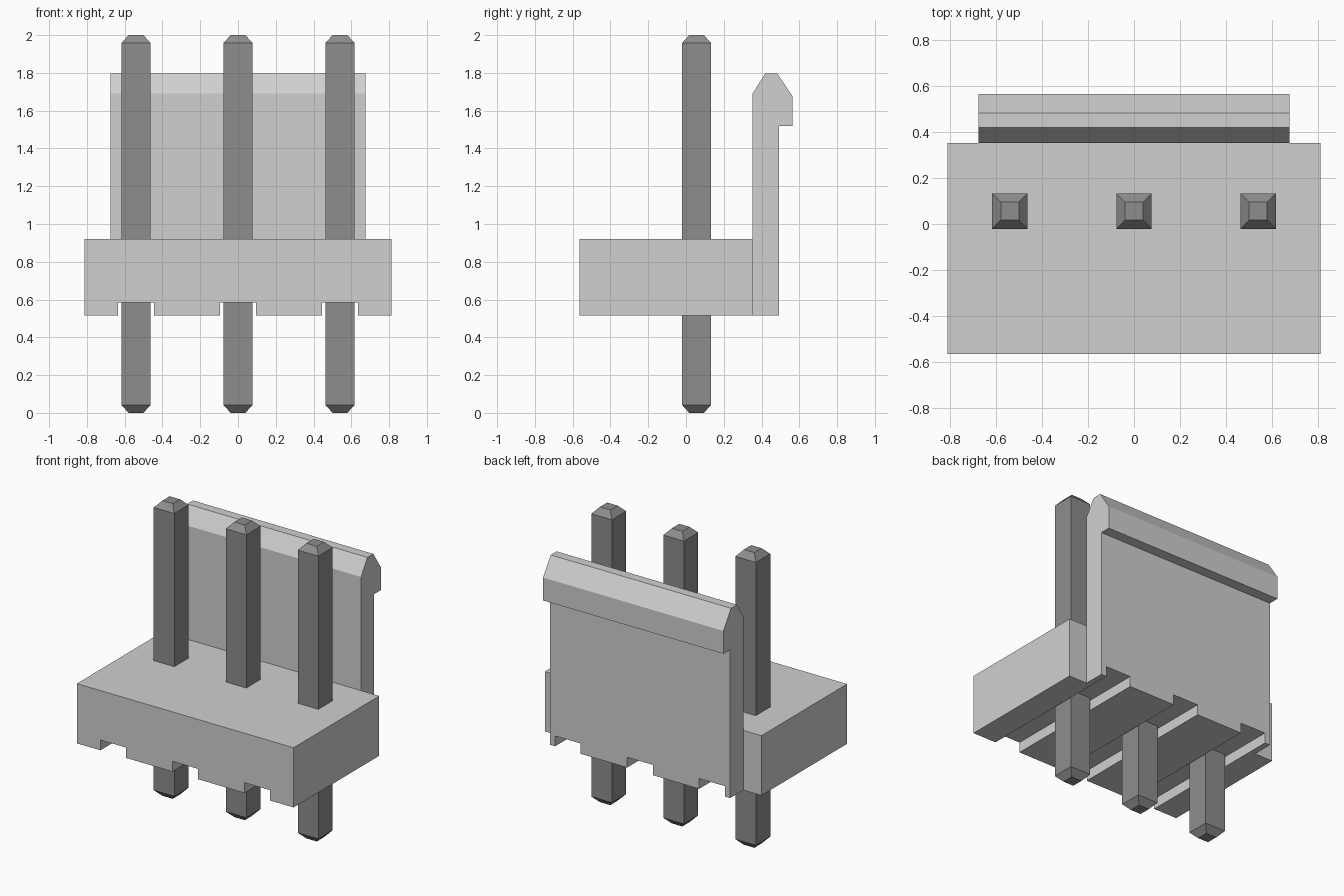
import bpy, bmesh

if "Cube" in bpy.data.objects:
    bpy.data.objects.remove(bpy.data.objects["Cube"], do_unlink=True)


def material(name, value):
    mat = bpy.data.materials.new(name)
    mat.use_nodes = True
    colour = (value, value, value, 1)
    mat.diffuse_color = colour
    mat.node_tree.nodes["Principled BSDF"].inputs["Base Color"].default_value = colour
    return mat


plastic = material("light grey plastic", 0.63)
metal = material("dark grey metal", 0.27)

PIN_X = (-0.54, 0.0, 0.54)
PIN_Y = 0.056
BOTTOM, TOP = 0.515, 0.92
GROOVE_TOP = 0.585


def finish(name, bm, mat=None):
    bmesh.ops.recalc_face_normals(bm, faces=bm.faces)
    mesh = bpy.data.meshes.new(name)
    bm.to_mesh(mesh)
    bm.free()
    if mat:
        mesh.materials.append(mat)
    obj = bpy.data.objects.new(name, mesh)
    bpy.context.collection.objects.link(obj)
    return obj


def extrude(name, points, offset, mat=None):
    """Extrude a closed outline along an offset."""
    bm = bmesh.new()
    face = bm.faces.new([bm.verts.new(p) for p in points])
    new = bmesh.ops.extrude_face_region(bm, geom=[face])["geom"]
    verts = [g for g in new if isinstance(g, bmesh.types.BMVert)]
    bmesh.ops.translate(bm, verts=verts, vec=offset)
    return finish(name, bm, mat)


# Base block, with three grooves along its underside
outline = [(-0.812, TOP), (-0.812, BOTTOM)]
for x in PIN_X:
    a, b = x - 0.096, x + 0.096
    outline += [(a, BOTTOM), (a, GROOVE_TOP), (b, GROOVE_TOP), (b, BOTTOM)]
outline += [(0.812, BOTTOM), (0.812, TOP)]
extrude("base", [(x, -0.565, z) for x, z in outline], (0, 0.917, 0), plastic)

# Locking wall with a hooked, chamfered head
hook = [(0.352, BOTTOM), (0.493, BOTTOM), (0.493, 1.52), (0.565, 1.52),
        (0.565, 1.675), (0.483, 1.797), (0.42, 1.797), (0.352, 1.69)]
wall = extrude("locking_wall", [(-0.676, y, z) for y, z in hook],
               (1.352, 0, 0), plastic)

# Continue the grooves through the foot of the wall
for x in PIN_X:
    a, b = x - 0.096, x + 0.096
    cutter = extrude("groove_cutter", [(a, 0.3, 0.4), (b, 0.3, 0.4),
                     (b, 0.3, GROOVE_TOP), (a, 0.3, GROOVE_TOP)], (0, 0.25, 0))
    cutter.hide_render = True
    mod = wall.modifiers.new("groove", 'BOOLEAN')
    mod.operation = 'DIFFERENCE'
    mod.solver = 'EXACT'
    mod.object = cutter
    bpy.context.view_layer.objects.active = wall
    bpy.ops.object.modifier_apply(modifier=mod.name)
    bpy.data.objects.remove(cutter, do_unlink=True)


# Square pins with tapered tips at both ends
def pin(name, x):
    bm = bmesh.new()
    rings = []
    for z, r in ((0, 0.039), (0.042, 0.077), (1.958, 0.077), (2, 0.039)):
        rings.append([bm.verts.new((x + sx * r, PIN_Y + sy * r, z))
                      for sx, sy in ((-1, -1), (1, -1), (1, 1), (-1, 1))])
    for low, high in zip(rings, rings[1:]):
        for i in range(4):
            j = (i + 1) % 4
            bm.faces.new((low[i], low[j], high[j], high[i]))
    bm.faces.new(rings[0])
    bm.faces.new(rings[-1])
    finish(name, bm, metal)


for side, x in zip(("right", "middle", "left"), PIN_X):
    pin(side + "_pin", x)
